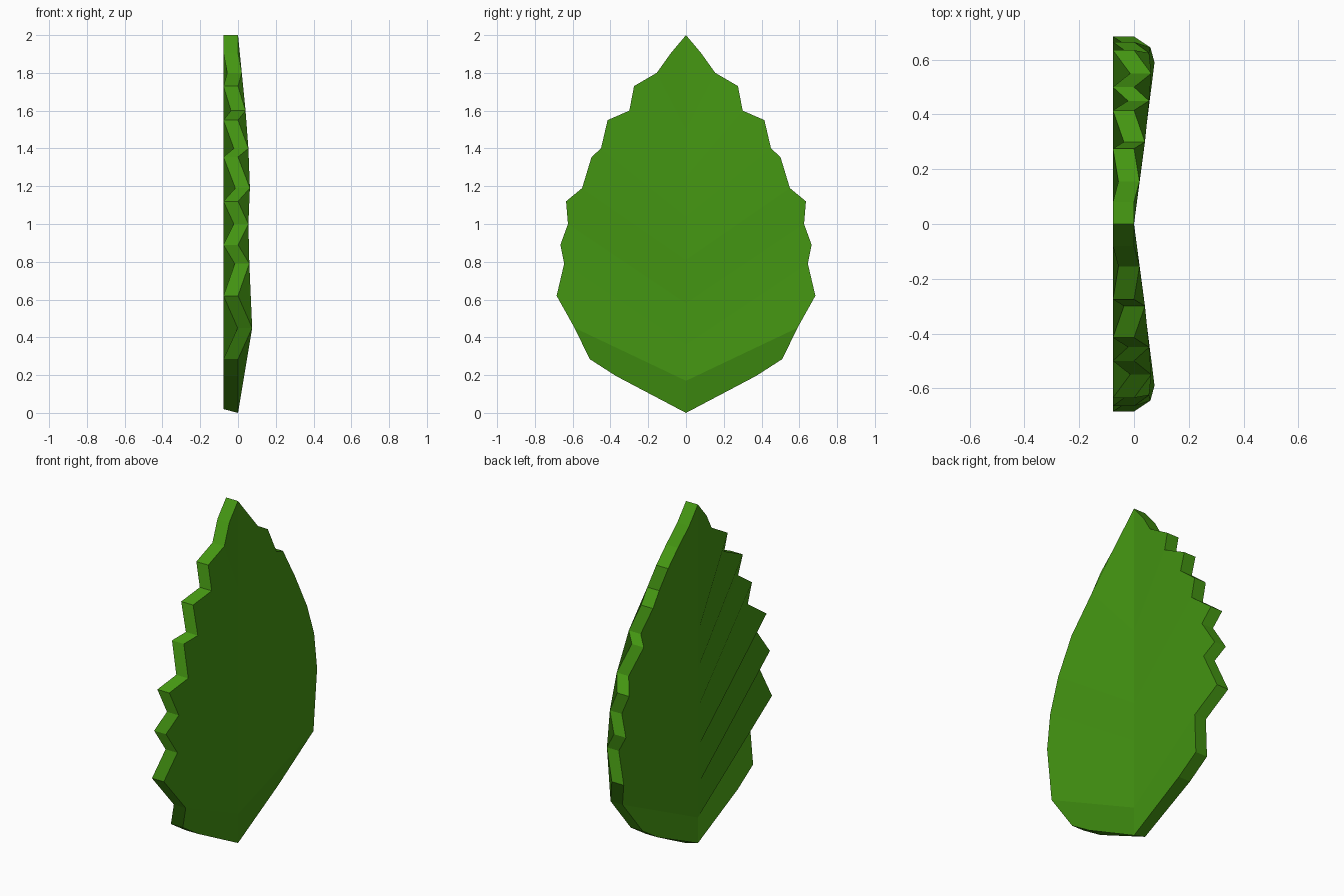
import bpy
import bmesh

cube = bpy.data.objects.get("Cube")
if cube:
    bpy.data.objects.remove(cube, do_unlink=True)

THICK = 0.077

# Notches: (y, z, raised x, height where the vein meets the midrib)
notches = [
    (0.59, 0.45, 0.075, 0.17), (0.645, 0.79, 0.06, 0.36),
    (0.625, 1.0, 0.055, 0.58), (0.55, 1.19, 0.063, 0.81),
    (0.45, 1.4, 0.055, 1.04), (0.30, 1.6, 0.04, 1.25),
    (0.155, 1.8, 0.02, 1.5),
]
# Teeth between the notches: (y, z)
teeth = [(0.685, 0.62), (0.665, 0.89), (0.635, 1.12),
         (0.5, 1.355), (0.415, 1.55), (0.275, 1.73)]
base_edge = [(0.37, 0.195), (0.51, 0.285)]
tip_edge = (0.08, 1.905)

leaf_green = bpy.data.materials.new("leaf green")
leaf_green.use_nodes = True
colour = (0.058, 0.305, 0.006, 1)
leaf_green.diffuse_color = colour
leaf_green.node_tree.nodes["Principled BSDF"].inputs["Base Color"].default_value = colour

bm = bmesh.new()


def half_blade(side, midrib, bottom, top):
    """One half of the pleated blade, as a fan of panels between veins."""
    def vert(y, z, x=0):
        return bm.verts.new((x, side * y, z))

    def panel(verts):
        bm.faces.new(verts if side > 0 else verts[::-1])

    dents = [vert(y, z, x) for y, z, x, m in notches]
    points = [vert(y, z) for y, z in teeth]
    panel([bottom] + [vert(y, z) for y, z in base_edge] + [dents[0], midrib[0]])
    for i, point in enumerate(points):
        panel([midrib[i], dents[i], point, dents[i + 1], midrib[i + 1]])
    panel([midrib[-1], dents[-1], vert(*tip_edge), top])


# Front surface, both halves sharing the midrib
bottom = bm.verts.new((0, 0, 0))
top = bm.verts.new((0, 0, 2))
midrib = [bm.verts.new((0, 0, n[3])) for n in notches]
for side in (1, -1):
    half_blade(side, midrib, bottom, top)

# Back surface and the rim
front = bm.faces[:]
copy = bmesh.ops.duplicate(bm, geom=bm.verts[:] + bm.edges[:] + front)
back_of = copy["vert_map"]
rim = [e for f in front for e in f.edges if e.is_boundary]
for edge in rim:
    a, b = edge.verts
    bm.faces.new((a, b, back_of[b], back_of[a]))
for v in (g for g in copy["geom"] if isinstance(g, bmesh.types.BMVert)):
    v.co.x -= THICK
back_of[bottom].co.z += 0.02
bmesh.ops.recalc_face_normals(bm, faces=bm.faces[:])

mesh = bpy.data.meshes.new("leaf_blade")
bm.to_mesh(mesh)
bm.free()
mesh.materials.append(leaf_green)
leaf = bpy.data.objects.new("leaf_blade", mesh)
bpy.context.collection.objects.link(leaf)
